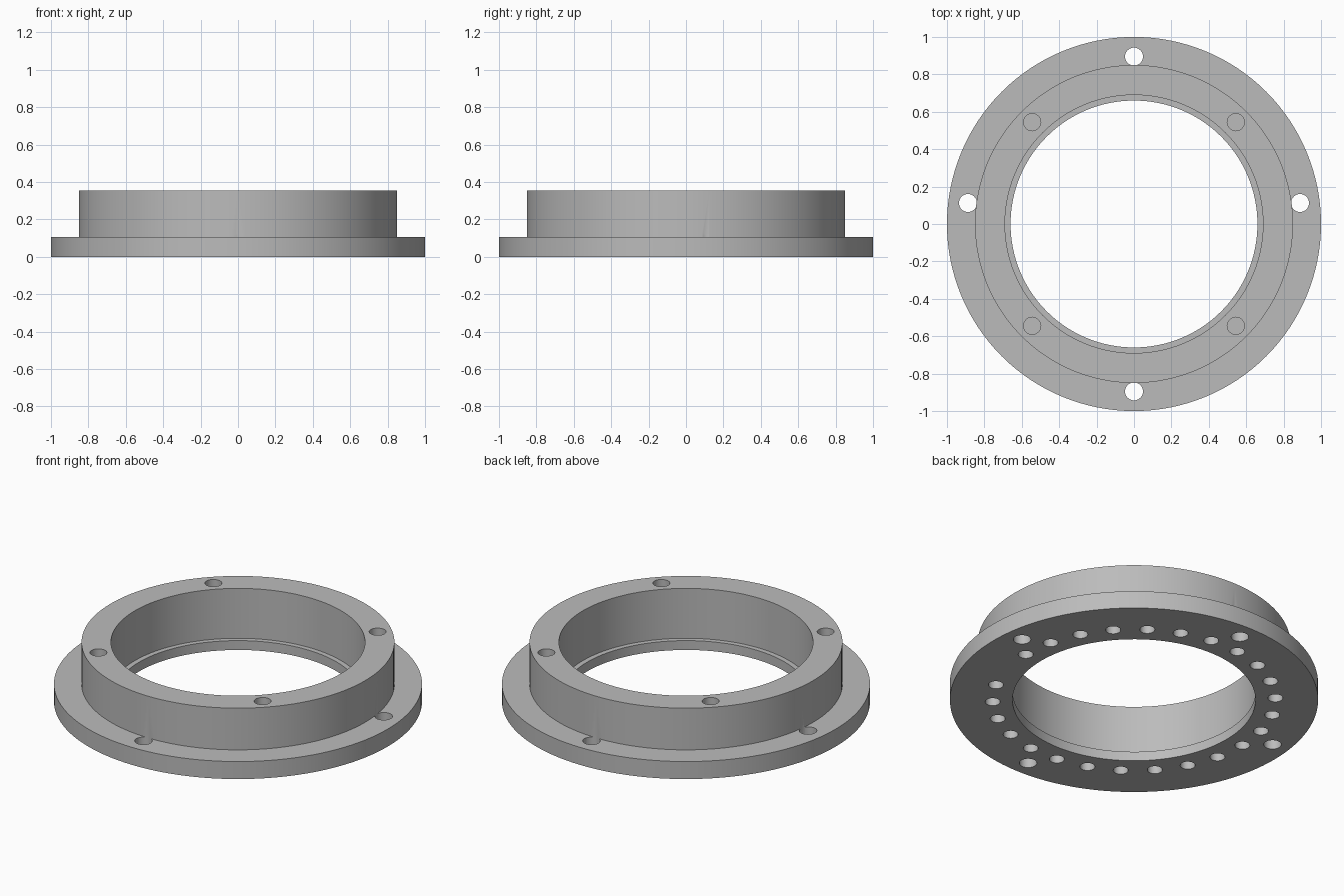
import bpy, bmesh
from math import cos, sin, pi, radians
from mathutils import Matrix

cube = bpy.data.objects.get("Cube")
if cube:
    bpy.data.objects.remove(cube, do_unlink=True)

# Single grey metal
metal = bpy.data.materials.new("grey_metal")
metal.use_nodes = True
grey = (0.5, 0.5, 0.5, 1)
metal.diffuse_color = grey
metal.node_tree.nodes["Principled BSDF"].inputs["Base Color"].default_value = grey


def add_object(name, bm):
    bmesh.ops.recalc_face_normals(bm, faces=bm.faces)
    mesh = bpy.data.meshes.new(name)
    bm.to_mesh(mesh)
    bm.free()
    mesh.materials.append(metal)
    obj = bpy.data.objects.new(name, mesh)
    bpy.context.collection.objects.link(obj)
    return obj


def lathe(name, profile, steps=128):
    """Revolve a closed (radius, z) profile around z."""
    bm = bmesh.new()
    rings = []
    for i in range(steps):
        a = 2 * pi * i / steps
        rings.append([bm.verts.new((r * cos(a), r * sin(a), z)) for r, z in profile])
    n = len(profile)
    for i in range(steps):
        a, b = rings[i], rings[(i + 1) % steps]
        for j in range(n):
            k = (j + 1) % n
            bm.faces.new((a[j], b[j], b[k], a[k]))
    return add_object(name, bm)


def drill(target, angles, circle, radius, bottom, top):
    """Cut upright round holes at the given angles on a bolt circle."""
    bm = bmesh.new()
    for deg in angles:
        a = radians(deg)
        place = Matrix.Translation((circle * cos(a), circle * sin(a), (bottom + top) / 2))
        bmesh.ops.create_cone(bm, cap_ends=True, segments=32, radius1=radius,
                              radius2=radius, depth=top - bottom, matrix=place)
    cutter = add_object("hole_cutter", bm)
    cutter.hide_render = True
    mod = target.modifiers.new("holes", "BOOLEAN")
    mod.operation = "DIFFERENCE"
    mod.solver = "EXACT"
    mod.object = cutter
    bpy.context.view_layer.objects.active = target
    bpy.ops.object.modifier_apply(modifier=mod.name)
    bpy.data.objects.remove(cutter, do_unlink=True)


# Flange, raised collar and bore with a small retaining lip
flange_z, collar_z, lip_z = 0.105, 0.355, 0.056
ring = lathe("flanged_ring", [(0.66, 0), (1, 0), (1, flange_z), (0.85, flange_z),
                              (0.85, collar_z), (0.69, collar_z), (0.69, lip_z), (0.66, lip_z)])

# Through holes in the flange, just grazing the collar wall
drill(ring, [7.2, 90, 172.8, 270], 0.895, 0.048, -0.1, 0.12)
# Blind holes in the collar top
drill(ring, [45, 135, 225, 315], 0.77, 0.046, collar_z - 0.13, collar_z + 0.1)
# Blind holes in the underside, one position of the circle left solid
drill(ring, [i * 360 / 26 for i in range(25)], 0.768, 0.041, -0.1, 0.13)

# Smooth round walls, crisp edges
bpy.ops.object.select_all(action="DESELECT")
ring.select_set(True)
bpy.context.view_layer.objects.active = ring
bpy.ops.object.shade_smooth_by_angle(angle=radians(30))
